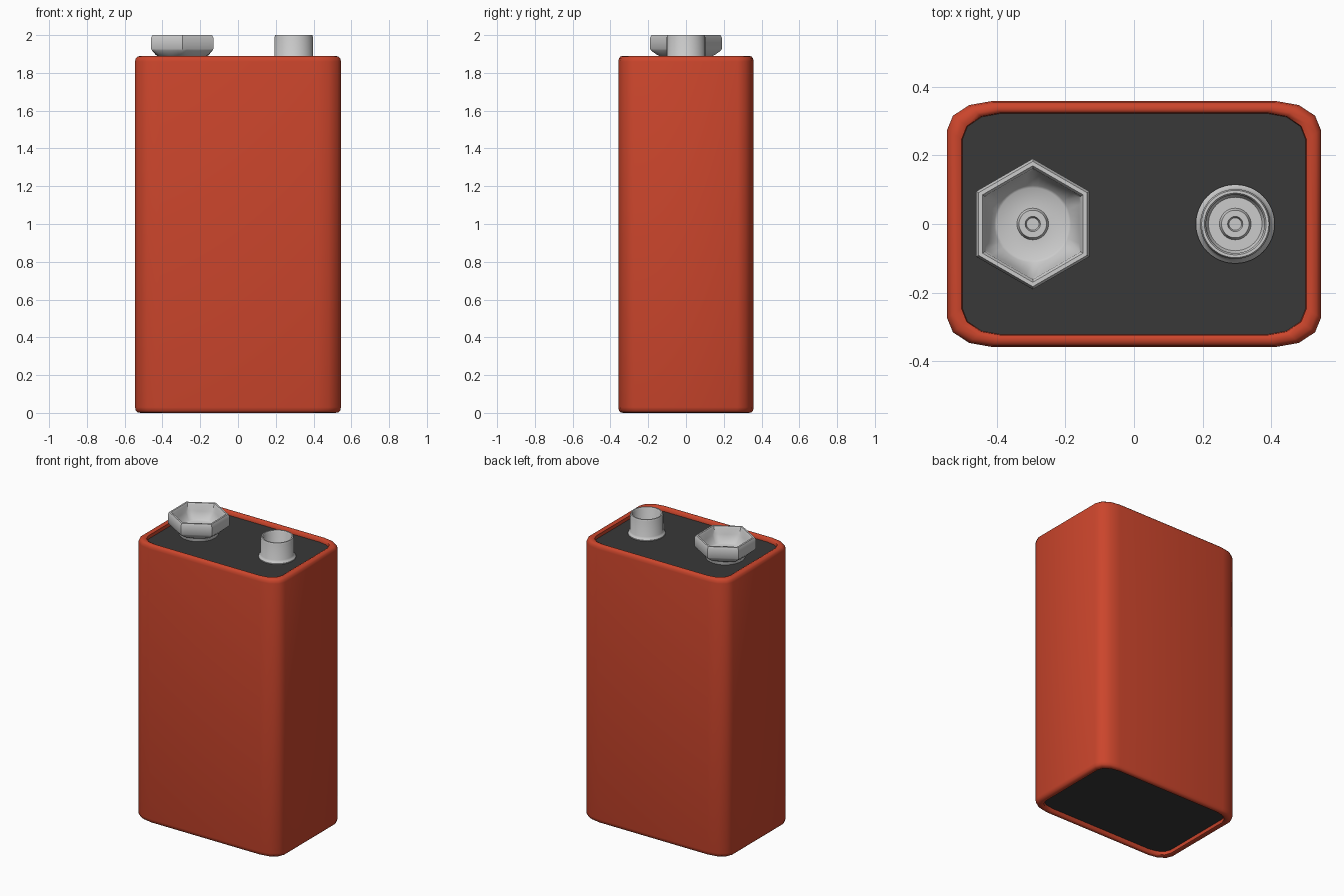
import bpy, bmesh
from math import sin, cos, pi, radians

if "Cube" in bpy.data.objects:
    bpy.data.objects.remove(bpy.data.objects["Cube"])


def material(name, color):
    m = bpy.data.materials.new(name)
    m.diffuse_color = color
    m.use_nodes = True
    m.node_tree.nodes["Principled BSDF"].inputs["Base Color"].default_value = m.diffuse_color
    return m


def loft(name, rings, cap_start=False, cap_end=False, mat=None, angle=40):
    """Skin a list of equal-length point rings into one object."""
    bm = bmesh.new()
    loops = [[bm.verts.new(p) for p in ring] for ring in rings]
    n = len(loops[0])
    for a, b in zip(loops, loops[1:]):
        for i in range(n):
            j = (i + 1) % n
            bm.faces.new((a[i], a[j], b[j], b[i]))
    if cap_start:
        bm.faces.new(loops[0][::-1])
    if cap_end:
        bm.faces.new(loops[-1])
    me = bpy.data.meshes.new(name)
    bm.to_mesh(me)
    bm.free()
    ob = bpy.data.objects.new(name, me)
    bpy.context.collection.objects.link(ob)
    if mat:
        me.materials.append(mat)
    bpy.ops.object.select_all(action='DESELECT')
    bpy.context.view_layer.objects.active = ob
    ob.select_set(True)
    bpy.ops.object.shade_smooth_by_angle(angle=radians(angle))
    return ob


def rounded_rect(inset, z, seg=3):
    """Rounded rectangle ring, inset from the outer casing outline."""
    hx, hy = 0.545 - inset, 0.358 - inset * 0.8
    rx, ry = 0.13 - inset * 0.4, 0.085 - inset * 0.2
    pts = []
    for q, (sx, sy) in enumerate(((1, 1), (-1, 1), (-1, -1), (1, -1))):
        for k in range(seg + 1):
            a = (q + k / seg) * pi / 2
            pts.append((sx * (hx - rx) + rx * cos(a),
                        sy * (hy - ry) + ry * sin(a), z))
    return pts


def ring(cx, r, z, hexness=0.0, n=48):
    """Circle ring blending toward a hexagon with corners on the y axis."""
    pts = []
    for i in range(n):
        a = 2 * pi * i / n
        local = (a + pi / 6) % (pi / 3) - pi / 6
        k = r * (1 - hexness + hexness / cos(local))
        pts.append((cx + k * cos(a), k * sin(a), z))
    return pts


red = material("casing_red", (0.6, 0.06, 0.025, 1))
black = material("panel_black", (0.04, 0.04, 0.04, 1))

# Casing sleeve with rolled rims at both ends
H = 1.89
half = [(0.045, 0.03), (0.043, 0.006), (0.03, 0.0), (0.014, 0.003),
        (0.004, 0.012), (0.0, 0.03)]
profile = half + [(i, H - z) for i, z in reversed(half)]
loft("casing", [rounded_rect(i, z) for i, z in profile], mat=red, angle=60)

# Recessed end panels
loft("end_panels", [rounded_rect(0.042, 0.028), rounded_rect(0.042, 1.862)],
     True, True, black)

# Round snap terminal: flange, cup wall, floor and centre rivet
cx = 0.295
cup = [(0.115, 1.855), (0.115, 1.868), (0.108, 1.876), (0.102, 1.885),
       (0.102, 1.99), (0.098, 2.0), (0.09, 2.0), (0.085, 1.992),
       (0.085, 1.91), (0.078, 1.9), (0.046, 1.9), (0.04, 1.915),
       (0.022, 1.915), (0.018, 1.9)]
loft("round_terminal", [ring(cx, r, z) for r, z in cup], True, True)

# Hexagonal socket terminal: flared outside, bowl inside, centre rivet
hexa = [(0.12, 1.855, 0), (0.125, 1.885, 0.2), (0.14, 1.895, 0.6),
        (0.16, 1.918, 1), (0.165, 1.928, 1), (0.165, 1.985, 1),
        (0.158, 2.0, 1), (0.147, 2.0, 1), (0.14, 1.99, 1),
        (0.135, 1.95, 1), (0.112, 1.905, 0), (0.105, 1.9, 0),
        (0.046, 1.9, 0), (0.04, 1.915, 0), (0.022, 1.915, 0),
        (0.018, 1.9, 0)]
loft("hex_terminal", [ring(-cx, r, z, h) for r, z, h in hexa], True, True)
